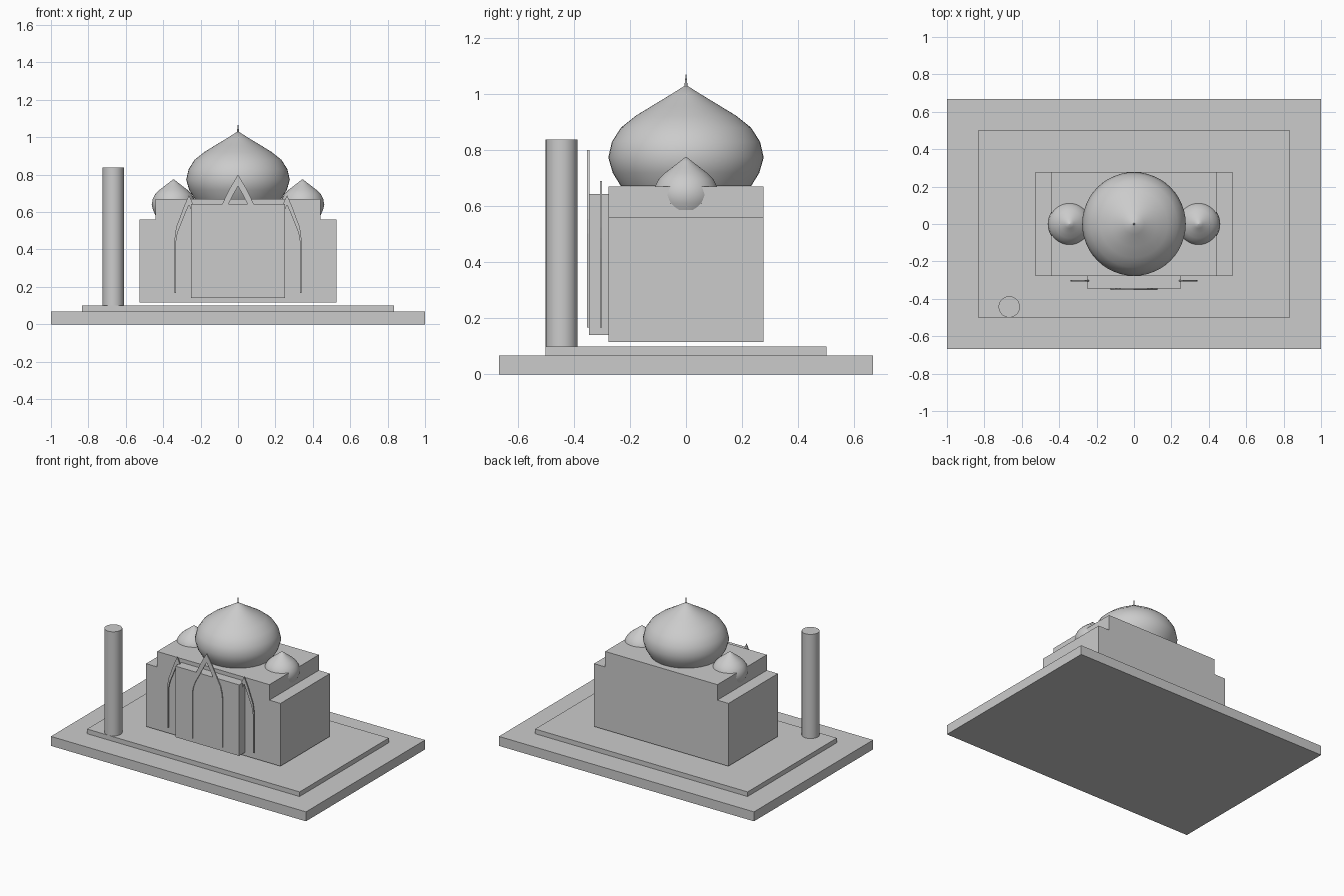
import bpy
import bmesh
from math import radians, cos, sin, tau

if "Cube" in bpy.data.objects:
    bpy.data.objects.remove(bpy.data.objects["Cube"], do_unlink=True)

# One stone colour for everything
stone = bpy.data.materials.new("pale grey stone")
stone.use_nodes = True
GREY = (0.6, 0.6, 0.6, 1)
stone.diffuse_color = GREY
stone.node_tree.nodes["Principled BSDF"].inputs["Base Color"].default_value = GREY


def finish(name, bm, smooth=False):
    bmesh.ops.recalc_face_normals(bm, faces=bm.faces)
    mesh = bpy.data.meshes.new(name)
    bm.to_mesh(mesh)
    bm.free()
    mesh.materials.append(stone)
    obj = bpy.data.objects.new(name, mesh)
    bpy.context.collection.objects.link(obj)
    if smooth:
        bpy.ops.object.select_all(action='DESELECT')
        obj.select_set(True)
        bpy.context.view_layer.objects.active = obj
        bpy.ops.object.shade_smooth_by_angle(angle=radians(40))
    return obj


def extrude_outline(name, outline, y0, y1):
    """Extrude a closed x-z outline from y0 to y1."""
    bm = bmesh.new()
    face = bm.faces.new([bm.verts.new((x, y0, z)) for x, z in outline])
    moved = bmesh.ops.extrude_face_region(bm, geom=[face], use_keep_orig=True)["geom"]
    verts = [v for v in moved if isinstance(v, bmesh.types.BMVert)]
    bmesh.ops.translate(bm, verts=verts, vec=(0, y1 - y0, 0))
    return finish(name, bm)


def block(name, half_x, y0, y1, z0, z1):
    return extrude_outline(name, [(-half_x, z0), (half_x, z0), (half_x, z1), (-half_x, z1)], y0, y1)


def lathe(name, profile, centre=(0, 0), sides=48):
    """Turn an r-z profile about a vertical axis and cap its ends."""
    bm = bmesh.new()
    rings = [[bm.verts.new((centre[0] + r * cos(tau * i / sides),
                            centre[1] + r * sin(tau * i / sides), z))
              for i in range(sides)] for r, z in profile]
    for low, high in zip(rings, rings[1:]):
        for i in range(sides):
            j = (i + 1) % sides
            bm.faces.new((low[i], low[j], high[j], high[i]))
    bm.faces.new(rings[0])
    bm.faces.new(rings[-1])
    bmesh.ops.remove_doubles(bm, verts=bm.verts, dist=0.00001)
    return finish(name, bm, smooth=True)


def arch(name, x, half, z0, z1, y0, y1):
    """Pointed arch frame, thicker towards the apex."""
    # Fractions of half width and height
    outer = [(1, 0), (1, .53), (.95, .61), (.86, .68), (.68, .75), (.36, .88), (0, 1)]
    inner = [(.89, 0), (.89, .52), (.83, .585), (.70, .65), (.43, .745), (.22, .825), (0, .902)]
    loop = [(-u, v) for u, v in outer] + outer[-2::-1] + inner + [(-u, v) for u, v in inner[-2::-1]]
    return extrude_outline(name, [(x + u * half, z0 + v * (z1 - z0)) for u, v in loop], y0, y1)


# Stepped platform
block("base_slab", 1.0, -0.667, 0.667, 0, 0.067)
block("upper_slab", 0.833, -0.5, 0.5, 0.067, 0.1)

# Hall with stepped shoulders, and the projecting portal
right = [(0.527, 0.115), (0.527, 0.56), (0.44, 0.56), (0.44, 0.67)]
extrude_outline("hall", right + [(-x, z) for x, z in reversed(right)], -0.277, 0.277)
block("portal", 0.25, -0.345, -0.277, 0.14, 0.643)

# Arch frames
arch("portal_arch", 0, 0.125, 0.168, 0.80, -0.352, -0.344)
for side, label in ((-1, "right"), (1, "left")):
    arch(label + "_arch", side * 0.262, 0.078, 0.168, 0.69, -0.307, -0.300)

# Onion domes: radius and height measured down from the tip
DOME = [(.232, -.358), (.261, -.311), (.277, -.256), (.264, -.2), (.232, -.15),
        (.18, -.108), (.121, -.072), (.055, -.032), (.004, 0)]
lathe("main_dome", [(r, 1.029 + h) for r, h in DOME])
lathe("finial", [(0.006, 1.015), (0.004, 1.045), (0.001, 1.068)], sides=12)
for side, label in ((-1, "right"), (1, "left")):
    lathe(label + "_dome", [(r * 0.42, 0.775 + h * 0.53) for r, h in DOME],
          centre=(side * 0.345, 0))

# Minaret at the front corner
lathe("minaret", [(0.057, 0.067), (0.057, 0.838)], centre=(-0.667, -0.443), sides=32)
